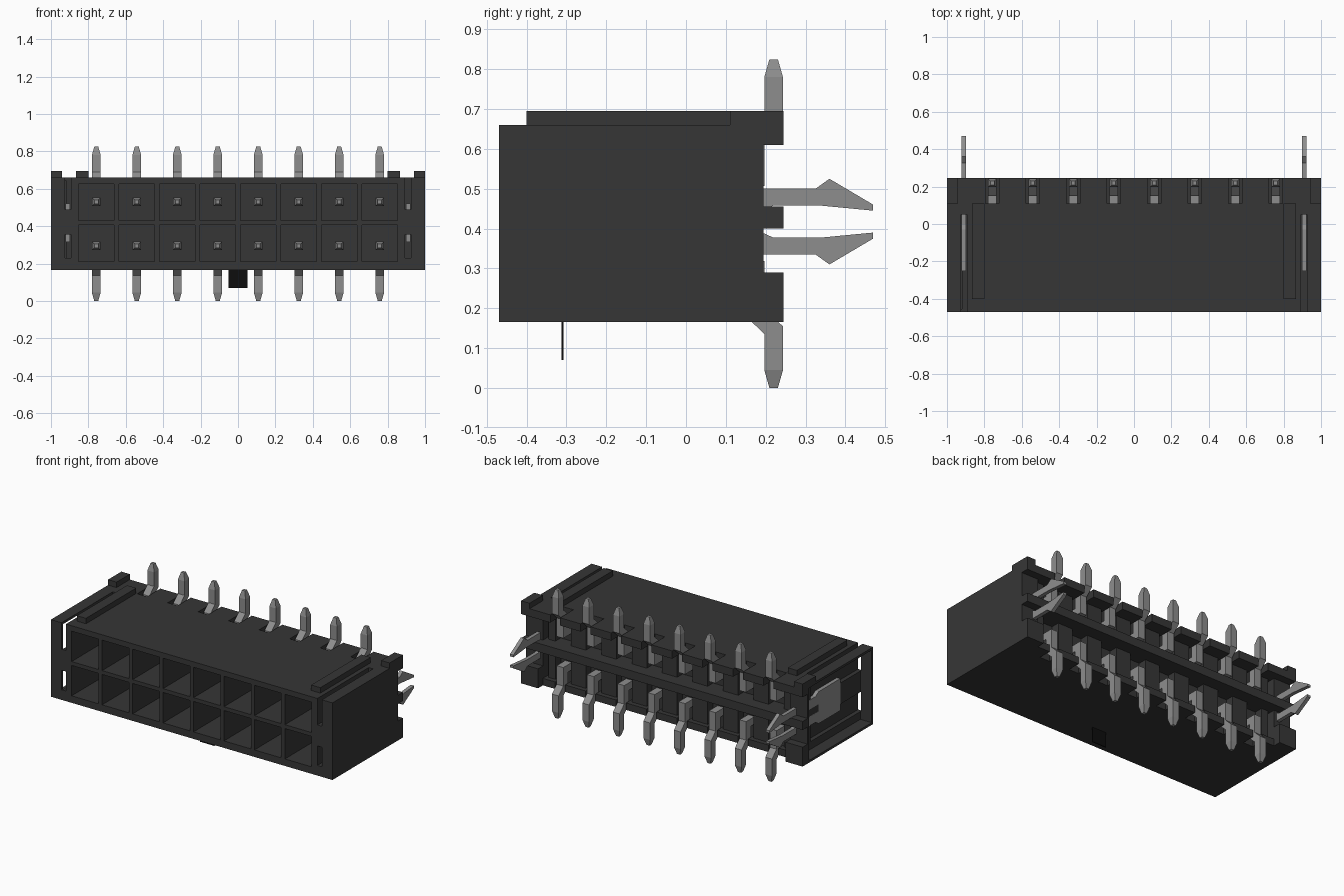
import bpy
import bmesh
from mathutils import Vector

old = bpy.data.objects.get("Cube")
if old:
    bpy.data.objects.remove(old, do_unlink=True)


def material(name, value):
    mat = bpy.data.materials.new(name)
    mat.use_nodes = True
    colour = (value, value, value, 1)
    mat.diffuse_color = colour
    mat.node_tree.nodes["Principled BSDF"].inputs["Base Color"].default_value = colour
    return mat


PLASTIC = material("charcoal plastic", 0.037)
METAL = material("tin metal", 0.27)
BLACK = material("black plastic", 0.004)

PITCH = 0.2165
COLUMNS = [(i - 3.5) * PITCH for i in range(8)]
MID_Z = 0.4125


def finish(bm, name, mat):
    bmesh.ops.recalc_face_normals(bm, faces=bm.faces)
    mesh = bpy.data.meshes.new(name)
    bm.to_mesh(mesh)
    bm.free()
    mesh.materials.append(mat)
    obj = bpy.data.objects.new(name, mesh)
    bpy.context.collection.objects.link(obj)
    return obj


def boxes(name, mat, ranges):
    """One object from boxes given as (x0, x1, y0, y1, z0, z1)."""
    bm = bmesh.new()
    for x0, x1, y0, y1, z0, z1 in ranges:
        cube = bmesh.ops.create_cube(bm, size=1)["verts"]
        for v in cube:
            v.co = Vector((x0 + (v.co.x + 0.5) * (x1 - x0),
                           y0 + (v.co.y + 0.5) * (y1 - y0),
                           z0 + (v.co.z + 0.5) * (z1 - z0)))
    return finish(bm, name, mat)


def both_sides(ranges):
    return ranges + [(-b, -a, *rest) for a, b, *rest in ranges]


def cut(target, ranges):
    cutter = boxes("cutter", PLASTIC, ranges)
    cutter.hide_render = True
    mod = target.modifiers.new("cut", "BOOLEAN")
    mod.operation = "DIFFERENCE"
    mod.solver = "EXACT"
    mod.object = cutter
    bpy.context.view_layer.objects.active = target
    bpy.ops.object.modifier_apply(modifier=mod.name)
    bpy.data.objects.remove(cutter, do_unlink=True)


# Housing with contact cavities, rear recess, clip slots and open end
housing = boxes("housing", PLASTIC, [(-1, 1, -0.47, 0.195, 0.165, 0.66)])
cavities = [(x - 0.095, x + 0.095, -0.5, 0.03, z - 0.0975, z + 0.0975)
            for x in COLUMNS for z in (0.3075, 0.5275)]
cut(housing, cavities + [(-0.88, 0.88, 0.11, 0.3, 0.1, 0.8)])
cut(housing, both_sides([(0.893, 0.925, -0.5, 0.05, 0.49, 0.7),
                         (0.893, 0.925, -0.5, 0.05, 0.23, 0.355)]))
cut(housing, [(-1.1, -0.92, -0.455, 0.18, 0.18, 0.645)])

# Rear feet at both ends and the raised ridges on top
boxes("end_feet", PLASTIC, both_sides([
    (0.88, 1, 0.195, 0.245, 0.165, 0.29),
    (0.88, 1, 0.195, 0.245, 0.40, 0.455),
    (0.88, 1, 0.195, 0.245, 0.61, 0.66)]))
boxes("top_ridges", PLASTIC, both_sides([
    (0.80, 0.865, -0.4, 0.11, 0.66, 0.695),
    (0.94, 1, 0.11, 0.245, 0.66, 0.695)]))

# Rear rail and the separators between the contacts
boxes("rear_rail", PLASTIC, [(-0.88, 0.88, 0.11, 0.245, 0.40, 0.455)])
gaps = [(a + 0.035, b - 0.035) for a, b in zip(COLUMNS, COLUMNS[1:])]
gaps += [(-0.88, COLUMNS[0] - 0.035), (COLUMNS[-1] + 0.035, 0.88)]
separators = []
for a, b in gaps:
    separators += [(a, b, 0.11, 0.245, 0.61, 0.66),
                   (a, b, 0.11, 0.195, 0.165, 0.21),
                   (a + 0.02, b - 0.02, 0.11, 0.165, 0.21, 0.40),
                   (a + 0.02, b - 0.02, 0.11, 0.165, 0.455, 0.61)]
boxes("separators", PLASTIC, separators)

# Thin locating tab under the housing
boxes("locating_tab", BLACK, [(-0.05, 0.05, -0.313, -0.307, 0.07, 0.166)])


def contact(x, flip):
    """Square wire swept along a bent path with tapered tips."""
    half = 0.0235
    # y, z, section offset (dy, dz), scale
    path = [(-0.22, 0.53, 0, 1, 0.45), (-0.17, 0.53, 0, 1, 1),
            (0.173, 0.53, -1, 1, 1), (0.173, 0.635, -1, 0.4, 1),
            (0.22, 0.68, -1, 0.4, 1), (0.22, 0.78, -1, 0, 1),
            (0.22, 0.825, -1, 0, 0.45)]
    bm = bmesh.new()
    rings = []
    for y, z, dy, dz, scale in path:
        ring = []
        for sx, s in ((-1, -1), (1, -1), (1, 1), (-1, 1)):
            h = half * scale
            zz = z + s * dz * h
            ring.append(bm.verts.new((x + sx * h, y + s * dy * h,
                                      2 * MID_Z - zz if flip else zz)))
        rings.append(ring)
    for r, q in zip(rings, rings[1:]):
        for i in range(4):
            j = (i + 1) % 4
            bm.faces.new((r[i], r[j], q[j], q[i]))
    bm.faces.new(rings[0])
    bm.faces.new(rings[-1])
    finish(bm, "lower_contact" if flip else "upper_contact", METAL)


for column in COLUMNS:
    contact(column, False)
    contact(column, True)


def plate(name, x0, x1, outline):
    """Flat sheet: a y-z outline extruded along x."""
    bm = bmesh.new()
    face = bm.faces.new([bm.verts.new((x0, y, z)) for y, z in outline])
    moved = bmesh.ops.extrude_face_region(bm, geom=[face])["geom"]
    bmesh.ops.translate(bm, vec=(x1 - x0, 0, 0),
                        verts=[g for g in moved if isinstance(g, bmesh.types.BMVert)])
    finish(bm, name, METAL)


# Board clips: a forked plate with two barbed prongs at each end
prong = [(-0.03, 0.52), (0.0, 0.50), (0.325, 0.50), (0.36, 0.525), (0.47, 0.46),
         (0.47, 0.445), (0.335, 0.458), (0.22, 0.458), (0.18, 0.44), (-0.03, 0.44)]
lower = [(y, 0.835 - z) for y, z in reversed(prong)]
clip = [(-0.25, 0.52)] + prong + lower + [(-0.25, 0.315)]
plate("left_board_clip", 0.897, 0.921, clip)
plate("right_board_clip", -0.921, -0.897, clip)
